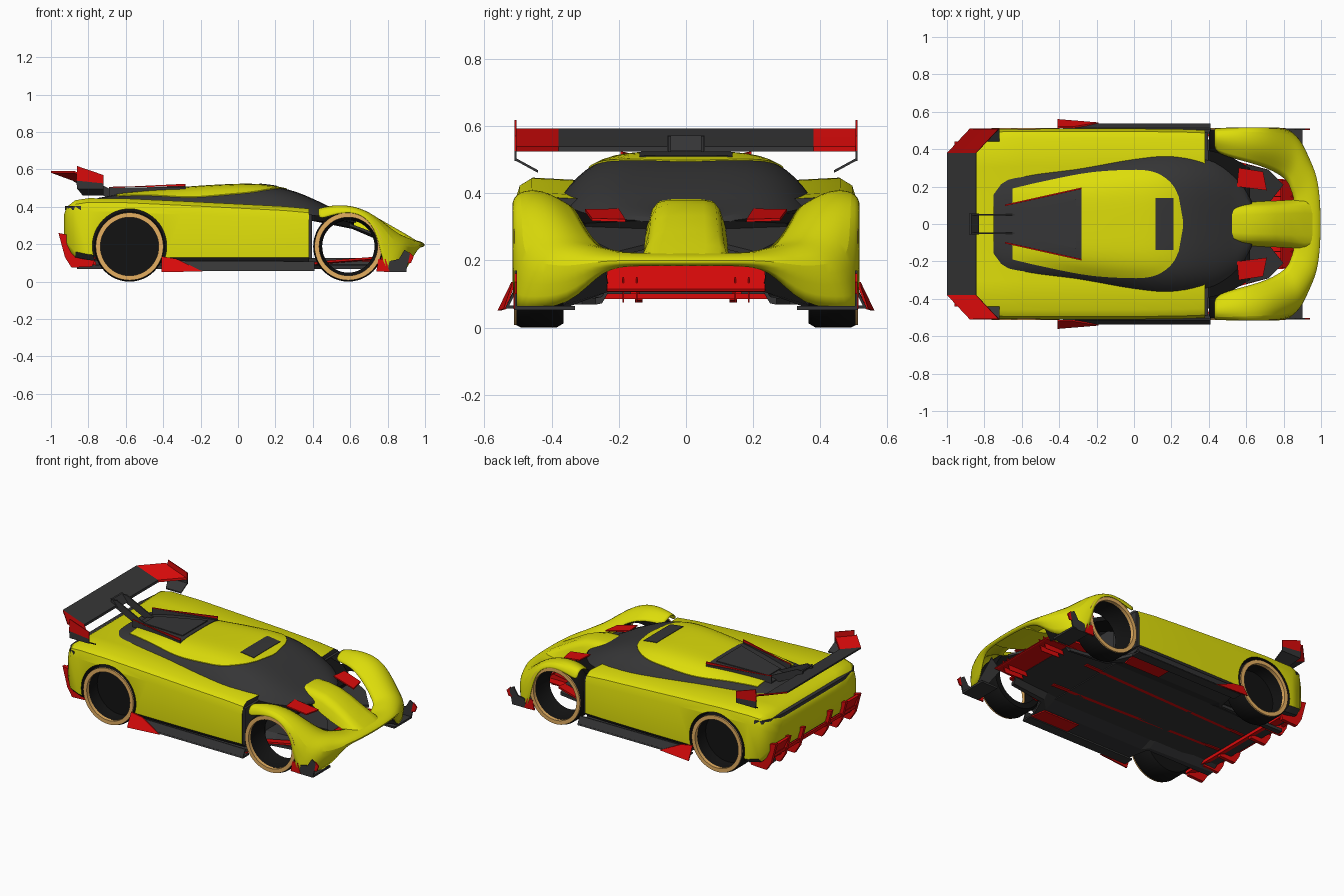
import bpy, bmesh, math

if "Cube" in bpy.data.objects:
    bpy.data.objects.remove(bpy.data.objects["Cube"])


def mat(name, rgb):
    m = bpy.data.materials.new(name)
    m.diffuse_color = (*rgb, 1)
    m.use_nodes = True
    m.node_tree.nodes["Principled BSDF"].inputs["Base Color"].default_value = m.diffuse_color
    return m


YELLOW = mat("yellow paint", (0.72, 0.72, 0.003))
GREY = mat("dark grey", (0.036, 0.036, 0.037))
RED = mat("red trim", (0.70, 0.003, 0.003))
BLACK = mat("black rubber", (0.006, 0.006, 0.006))
GOLD = mat("gold rim", (0.78, 0.43, 0.12))


def make(name, verts, faces, mats, mirror=False, smooth=None):
    me = bpy.data.meshes.new(name)
    me.from_pydata(verts, [], faces)
    bm = bmesh.new()
    bm.from_mesh(me)
    bmesh.ops.recalc_face_normals(bm, faces=bm.faces)
    bm.to_mesh(me)
    bm.free()
    ob = bpy.data.objects.new(name, me)
    bpy.context.collection.objects.link(ob)
    for m in mats if isinstance(mats, list) else [mats]:
        me.materials.append(m)
    if mirror:
        mod = ob.modifiers.new("mirror", 'MIRROR')
        mod.use_axis = (False, True, False)
        mod.merge_threshold = 0.0005
    if smooth:
        bpy.ops.object.select_all(action='DESELECT')
        ob.select_set(True)
        bpy.context.view_layer.objects.active = ob
        bpy.ops.object.shade_smooth_by_angle(angle=math.radians(smooth))
    return ob


def loft(name, secs, mats, closed=True, caps=True, **kw):
    n = len(secs[0])
    verts = [p for s in secs for p in s]
    faces = [(i * n + j, i * n + (j + 1) % n, (i + 1) * n + (j + 1) % n, (i + 1) * n + j)
             for i in range(len(secs) - 1) for j in range(n if closed else n - 1)]
    if caps:
        faces += [tuple(range(n)), tuple(range(len(verts) - n, len(verts)))]
    return make(name, verts, faces, mats, **kw)


def plate(name, pts, shift, m, mirror=False):
    """Flat polygon extruded along the shift vector."""
    return loft(name, [pts, [tuple(a + b for a, b in zip(p, shift)) for p in pts]], m, mirror=mirror)


def side_plate(name, xz, y, t, m, mirror=True):
    return plate(name, [(x, y, z) for x, z in xz], (0, t, 0), m, mirror)


def box(name, x, y, z, m, mirror=True):
    return side_plate(name, [(x[0], z[0]), (x[1], z[0]), (x[1], z[1]), (x[0], z[1])],
                      y[0], y[1] - y[0], m, mirror)


def curve(table, x):
    """Smooth interpolation through (x, value) pairs."""
    n = len(table)
    i = max(0, min(n - 2, sum(x > t[0] for t in table) - 1))

    def slope(k):
        a, b = table[max(k - 1, 0)], table[min(k + 1, n - 1)]
        return (b[1] - a[1]) / (b[0] - a[0])
    (x0, v0), (x1, v1) = table[i], table[i + 1]
    h = x1 - x0
    t = max(0, min(1, (x - x0) / h))
    return (v0 * (2 * t**3 - 3 * t**2 + 1) + v1 * (3 * t**2 - 2 * t**3)
            + h * slope(i) * (t**3 - 2 * t**2 + t) + h * slope(i + 1) * (t**3 - t**2))


def lathe(name, x, z, prof, m):
    secs = [[(x + r * math.cos(a), y, z + r * math.sin(a)) for r, y in prof]
            for a in (k * math.tau / 48 for k in range(49))]
    return loft(name, secs, m, caps=False, mirror=True, smooth=40)


# main body shell: x, half width, bottom, shoulder height
secs = []
for x, w, b, s in [(-.93, .36, .23, .36), (-.915, .45, .18, .40), (-.87, .492, .13, .435), (-.8, .507, .115, .446),
                   (-.6, .51, .1, .444), (-.3, .51, .1, .43), (0, .51, .1, .415), (.25, .507, .1, .402), (.38, .502, .1, .39)]:
    half = [(w * .94, b), (w, b + .03), (w, s - .07), (w * .97, s - .022), (w * .9, s), (w * .6, s - .008)]
    secs.append([(x, y, z) for y, z in half] + [(x, -y, z) for y, z in reversed(half)])
body = loft("body_shell", secs, [YELLOW, BLACK, GREY], smooth=35)
for p in body.data.polygons:
    if p.normal.z < -.6 or p.normal.x > .8:
        p.material_index = 2

# rear wheel arches
for sgn in (1, -1):
    ring = [(-.58 + .199 * math.cos(k * math.tau / 48), .19 + .199 * math.sin(k * math.tau / 48)) for k in range(48)]
    cut = side_plate("arch_cutter", ring, sgn * .33, sgn * .3, [YELLOW, BLACK], mirror=False)
    for p in cut.data.polygons:
        p.material_index = 1
    cut.hide_render = True
    cut.display_type = 'WIRE'
    mod = body.modifiers.new("arch", 'BOOLEAN')
    mod.object = cut
    mod.operation = 'DIFFERENCE'
    mod.solver = 'EXACT'

# canopy: glasshouse dome described by width, top and base curves
WIDTH = [(-.75, .2), (-.7, .26), (-.6, .28), (-.3, .31), (0, .36), (.2, .378), (.4, .345), (.5, .29), (.58, .21), (.63, .12)]
TOP = [(-.75, .447), (-.6, .472), (-.3, .502), (0, .519), (.15, .514), (.3, .483), (.45, .42), (.55, .368), (.63, .335)]
BASE = [(-.75, .42), (-.3, .40), (.2, .375), (.4, .35), (.63, .315)]
P = 4.5


def canopy_z(x, y):
    b = curve(BASE, x)
    return b + (curve(TOP, x) - b) * (1 - min(1, abs(y) / curve(WIDTH, x)) ** P)


secs = []
for i in range(36):
    x = -.75 + 1.38 * i / 35
    w = curve(WIDTH, x)
    ys = [w * math.sin(math.pi * (k / 24 - .5)) for k in range(25)]
    secs.append([(x, y, canopy_z(x, y)) for y in ys])
loft("canopy", secs, GREY, smooth=50)


def patch(name, x0, x1, half, lift, m, nx=24):
    """Panel that follows the canopy, slightly raised."""
    secs = []
    for i in range(nx + 1):
        x = x0 + (x1 - x0) * i / nx
        ys = [half(x) * (k / 8 - 1) for k in range(17)]
        secs.append([(x, y, canopy_z(x, y) + lift) for y in ys] + [(x, y, canopy_z(x, y) - .002) for y in reversed(ys)])
    return loft(name, secs, m, smooth=40)


ROOF = [(-.65, .19), (-.5, .225), (-.24, .275), (0, .29), (.1, .28), (.17, .245), (.22, .19), (.25, .11), (.262, .02)]
patch("roof_panel", -.65, .262, lambda x: curve(ROOF, x), .004, YELLOW, 40)
patch("roof_vent", .115, .21, lambda x: .138, .007, GREY, 6)
taper = lambda x: .10 + .09 * (x + .68) / .4
patch("engine_cover", -.69, -.28, taper, .007, GREY, 12)
plate("engine_spine_panel", [(-.31, -.13, .508), (-.31, .13, .508), (-.64, .06, .475), (-.64, -.06, .475)], (0, 0, .006), GREY)

# fins either side of the engine cover
for name, z0, z1, m in [("engine_fin", .44, .503, GREY), ("engine_fin_edge", .503, .507, RED)]:
    plate(name, [(-.28, .187, z0 + .02), (-.69, .096, z0), (-.69, .096, z1), (-.28, .187, z1 + .003)], (0, .008, 0), m, True)

# front clip: stations of inner edge, ridge, outer shoulder, lower edge
CLIP = [
    (.43, .39, .35, .43, .45, .395, .43, .50, .38, .43, .51, .33),
    (.50, .36, .365, .50, .44, .414, .50, .505, .40, .50, .512, .355),
    (.60, .335, .36, .60, .42, .412, .60, .505, .405, .60, .514, .378),
    (.70, .305, .30, .71, .40, .376, .70, .505, .37, .70, .514, .34),
    (.77, .27, .25, .80, .38, .315, .78, .505, .295, .755, .514, .22),
    (.81, .24, .23, .86, .36, .272, .84, .50, .23, .78, .512, .055),
    (.83, .21, .225, .89, .32, .255, .91, .44, .205, .86, .50, .055),
    (.84, .18, .22, .92, .26, .240, .95, .37, .195, .90, .34, .06),
    (.855, .14, .21, .945, .20, .228, .99, .27, .195, .955, .25, .182),
    (.86, .08, .21, .955, .10, .225, 1.005, .14, .195, .975, .14, .186),
    (.86, 0, .21, .955, 0, .225, 1.01, 0, .195, .98, 0, .186)]
clip = loft("front_fenders", [[c[i:i + 3] for i in (0, 3, 6, 9)] for c in CLIP], YELLOW,
            closed=False, caps=False, mirror=True, smooth=60)
clip.modifiers.new("smooth", 'SUBSURF').levels = 2
clip.modifiers["smooth"].render_levels = 2
sol = clip.modifiers.new("thickness", 'SOLIDIFY')
sol.thickness, sol.offset = .006, 0

# central nose spine: x, half width, top, underside
secs = []
for x, w, t, b in [(.52, .09, .382, .34), (.6, .10, .38, .31), (.68, .105, .366, .27), (.76, .108, .333, .235),
                   (.84, .112, .287, .21), (.91, .118, .247, .20), (.98, .11, .203, .19)]:
    half = [(w * 1.15, b), (w, b + (t - b) * .6), (w * .85, t - (t - b) * .12), (w * .5, t)]
    secs.append([(x, y, z) for y, z in half] + [(x, -y, z) for y, z in reversed(half)])
loft("nose_spine", secs, YELLOW, smooth=50)

# panels between canopy, spine and fenders
plate("cowl_panel", [(.37, .27, .36), (.37, .40, .36), (.50, .37, .345), (.62, .30, .31), (.62, .1, .32)], (0, 0, -.03), BLACK, True)
plate("lamp_housing", [(.58, .09, .31), (.60, .32, .31), (.72, .29, .265), (.80, .21, .225), (.72, .11, .25)], (0, 0, -.015), GREY, True)
plate("lamp_trim", [(.55, .20, .354), (.56, .30, .352), (.69, .28, .325), (.71, .18, .322)], (0, 0, -.008), RED, True)
box("firewall_pillar", (.38, .395), (.28, .49), (.12, .36), GREY)

# front splitter
plate("front_air_dam", [(.79, -.235, .192), (.79, .235, .192), (.88, .235, .11), (.88, -.235, .11)], (-.008, 0, -.004), RED)
plate("front_under_tray", [(.6, -.25, .108), (.6, .25, .108), (.88, .235, .108), (.88, -.235, .108)], (0, 0, .006), RED)
plate("splitter_ramp", [(.84, .23, .115), (.84, .37, .062), (.90, .365, .075), (.90, .24, .185)], (0, 0, -.008), GREY, True)
box("splitter_foot", (.78, .9), (.33, .51), (.052, .064), GREY)
side_plate("splitter_fence", [(.80, .055), (.90, .06), (.92, .15), (.89, .17), (.86, .12), (.81, .11)], .503, .008, GREY)
side_plate("splitter_tab", [(.74, .055), (.81, .055), (.79, .12), (.75, .12)], .503, .010, RED)
side_plate("corner_flick", [(.90, .10), (.925, .10), (.94, .135), (.915, .16)], .503, .008, RED)
for y in (.145, .185):
    side_plate("splitter_strake", [(.70, .08), (.84, .075), (.86, .15), (.72, .13)], y, .004, RED)

# floor, higher along the middle, with red strips
secs = []
for x, a, b, c in [(-.86, .26, .30, .34), (-.39, .26, .32, .34), (-.36, .26, .36, .495), (.38, .26, .36, .495), (.46, .25, .28, .31), (.72, .23, .25, .27)]:
    half = [(c, .068), (b, .072), (a, .106)]
    line = [(x, y, z) for y, z in half] + [(x, -y, z) for y, z in reversed(half)]
    secs.append(line + [(x, y, z + .02) for x, y, z in reversed(line)])
loft("floor", secs, GREY)
plate("floor_strip", [(-.75, .10, .100), (.5, .14, .100), (.5, .165, .100), (-.75, .12, .100)], (0, 0, .01), RED, True)
plate("floor_front_panel", [(.12, .37, .062), (.38, .37, .062), (.40, .48, .062), (.12, .48, .062)], (0, 0, .008), RED, True)
plate("floor_edge_rail", [(.40, .32, .09), (.72, .22, .115), (.72, .29, .12), (.46, .36, .10)], (0, 0, .012), RED, True)

# side skirts, sloping outward
plate("side_skirt", [(-.38, .53, .058), (.41, .53, .058), (.41, .505, .108), (-.38, .505, .112)], (0, .008, 0), GREY, True)
box("skirt_ledge", (-.38, .41), (.47, .535), (.056, .066), GREY)
plate("skirt_tip", [(-.41, .553, .05), (-.19, .535, .055), (-.33, .512, .122), (-.41, .512, .135)], (0, .008, 0), RED, True)

# rear diffuser and tail slot
plate("diffuser", [(-.76, -.43, .085), (-.76, .43, .085), (-.93, .43, .16), (-.93, -.43, .16)], (0, 0, .02), RED)
for y in (.13, .28, .42):
    side_plate("diffuser_fin", [(-.78, .08), (-.89, .075), (-.925, .13), (-.96, .26), (-.91, .25), (-.86, .14), (-.76, .13)], y, .022, RED)
plate("diffuser_flap", [(-.90, .28, .13), (-.90, .44, .13), (-.955, .44, .25), (-.955, .28, .25)], (.015, 0, .004), RED, True)
tail = [(-.84, .495), (-.882, .475), (-.912, .425), (-.924, .3)]
plate("tail_slot", [(x, y, .382) for x, y in tail] + [(x, -y, .382) for x, y in reversed(tail)], (0, 0, .022), GREY)

# rear wing
box_xz = [(-1, .582), (-.842, .524), (-.845, .538), (-.93, .567), (-1, .592)]
side_plate("wing_plane", box_xz, -.38, .76, GREY, mirror=False)
loft("wing_tip", [[(x, .38, z) for x, z in box_xz], [(x + .122, .51, z) for x, z in box_xz]], RED, mirror=True)
side_plate("wing_endplate", [(-.865, .54), (-.72, .525), (-.72, .57), (-.86, .618)], .504, .006, RED)
side_plate("wing_endplate_lower", [(-.86, .495), (-.72, .495), (-.72, .53), (-.865, .545)], .504, .006, GREY)
plate("wing_foot", [(-.86, .508, .497), (-.72, .508, .497), (-.72, .44, .46), (-.83, .44, .46)], (0, 0, .008), GREY, True)
side_plate("wing_stay", [(-.60, .455), (-.70, .45), (-.88, .535), (-.88, .565), (-.84, .57)], .045, .008, GREY)
plate("wing_stay_bridge", [(-.83, -.055, .525), (-.83, .055, .525), (-.87, .055, .572), (-.87, -.055, .572)], (-.012, 0, 0), GREY)

# wheels: hollow tyres with gold rim rings, narrower at the inner lip
for pos, x in (("front", .59), ("rear", -.58)):
    lathe(pos + "_tyre", x, .188, [(.140, .365), (.176, .365), (.188, .385), (.188, .49), (.180, .507), (.160, .507), (.158, .40)], BLACK)
    lathe(pos + "_rim", x, .188, [(.156, .49), (.156, .512), (.181, .512), (.181, .50)], GOLD)
lathe("rear_hub", -.58, .188, [(.001, .37), (.168, .37), (.168, .40), (.001, .40)], BLACK)
